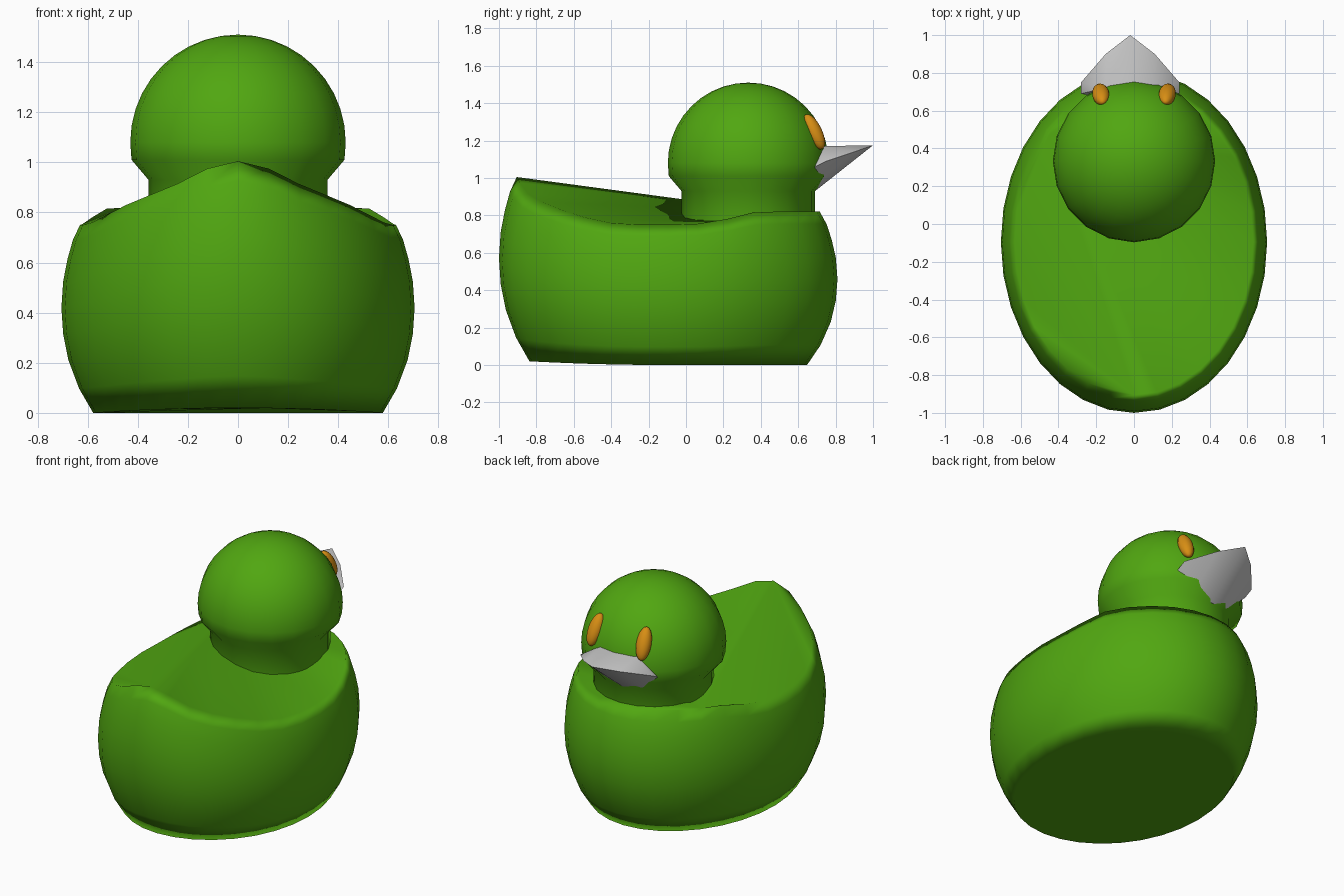
import bpy, bmesh
from math import sin, cos, pi, radians

if "Cube" in bpy.data.objects:
    bpy.data.objects.remove(bpy.data.objects["Cube"])


def material(name, rgb):
    m = bpy.data.materials.new(name)
    m.diffuse_color = (*rgb, 1)
    m.use_nodes = True
    m.node_tree.nodes["Principled BSDF"].inputs["Base Color"].default_value = m.diffuse_color
    return m


green = material("green", (0.082, 0.385, 0.0055))
orange = material("orange", (0.68, 0.27, 0.007))


def finish(bm, name, mat=None, angle=None):
    bmesh.ops.recalc_face_normals(bm, faces=bm.faces)
    me = bpy.data.meshes.new(name)
    bm.to_mesh(me)
    bm.free()
    ob = bpy.data.objects.new(name, me)
    bpy.context.collection.objects.link(ob)
    if mat:
        me.materials.append(mat)
    if angle:
        bpy.ops.object.select_all(action='DESELECT')
        ob.select_set(True)
        bpy.context.view_layer.objects.active = ob
        bpy.ops.object.shade_smooth_by_angle(angle=radians(angle))
    return ob


def skin(bm, rings):
    for a, b in zip(rings, rings[1:]):
        n = len(a)
        for i in range(n):
            j = (i + 1) % n
            bm.faces.new((a[i], a[j], b[j], b[i]))


# body: oval tub whose rim rises to a pointed tail at -y
N = 32
rim = [1.005, .975, .915, .87, .83, .79, .76, .75, .75, .755, .78, .815, .82, .82, .82, .82, .82]
profile = [(0, .82), (.13, .9), (.28, .96), (.42, .99), (.56, 1), (.7, .99),
           (.82, .965), (.92, .935), (1, .895)]
bm = bmesh.new()
rings = []
for f, r in profile:
    ring = []
    for i in range(N):
        a = 2 * pi * i / N
        lift = .02 * max(0, cos(a)) ** 2 * (1 - f)
        ring.append(bm.verts.new((.705 * r * sin(a), -.095 - .905 * r * cos(a),
                                  f * rim[min(i, N - i)] + lift)))
    rings.append(ring)
skin(bm, rings)
bm.faces.new(rings[0])
# back: creased from the tail tip to the left shoulder, fanned out on both sides
top = rings[-1]
tip, dip, shoulder = 0, 23, 20
tris = [(tip, i, (i + 1) % N) for i in range(dip, N - 1)]
tris += [(tip, shoulder, dip)]
tris += [(shoulder, i, i + 1) for i in range(shoulder + 1, dip)]
tris += [(shoulder, i, i + 1) for i in range(tip, shoulder - 1)]
for t in tris:
    bm.faces.new([top[i] for i in t])
body = finish(bm, "body", green, 180)
# soft edges that keep the large faces evenly shaded
soft = body.modifiers.new("soft_edges", 'WEIGHTED_NORMAL')
soft.weight = 70

# neck and head: one turned profile
S = 20
turned = [(.357, .7), (.357, .93), (.425, 1.01)]
turned += [(.43 * cos(t * pi / 20), 1.08 + .43 * sin(t * pi / 20)) for t in range(10)]
bm = bmesh.new()
rings = [[bm.verts.new((r * sin(2 * pi * i / S), .333 + r * cos(2 * pi * i / S), z))
          for i in range(S)] for r, z in turned]
skin(bm, rings)
bm.faces.new(rings[0])
crown = bm.verts.new((0, .333, 1.51))
for i in range(S):
    bm.faces.new((rings[-1][i], rings[-1][(i + 1) % S], crown))
finish(bm, "head", green, 60)

# bill: flat-topped scoop tapering to a tip
bm = bmesh.new()
bm.verts.new((-.02, 1.0, 1.175))
for s in (-1, 1):
    for x, y, z in [(.13, .9, 1.14), (.26, .75, 1.09), (.26, .69, 1.06),
                    (.13, .72, 1.17), (.13, .66, .94)]:
        bm.verts.new((-.02 + s * x, y, z))
bm.verts.new((-.02, .69, .93))
bmesh.ops.convex_hull(bm, input=bm.verts)
finish(bm, "bill", None, 35)

# eyes: tilted ovals on the face
for side, s in (("left", -1), ("right", 1)):
    bm = bmesh.new()
    bmesh.ops.create_uvsphere(bm, u_segments=16, v_segments=10, radius=1)
    eye = finish(bm, side + "_eye", orange, 60)
    eye.location = (.175 * s, .685, 1.247)
    eye.scale = (.046, .043, .103)
    eye.rotation_euler = (radians(26), 0, radians(-12 * s))
